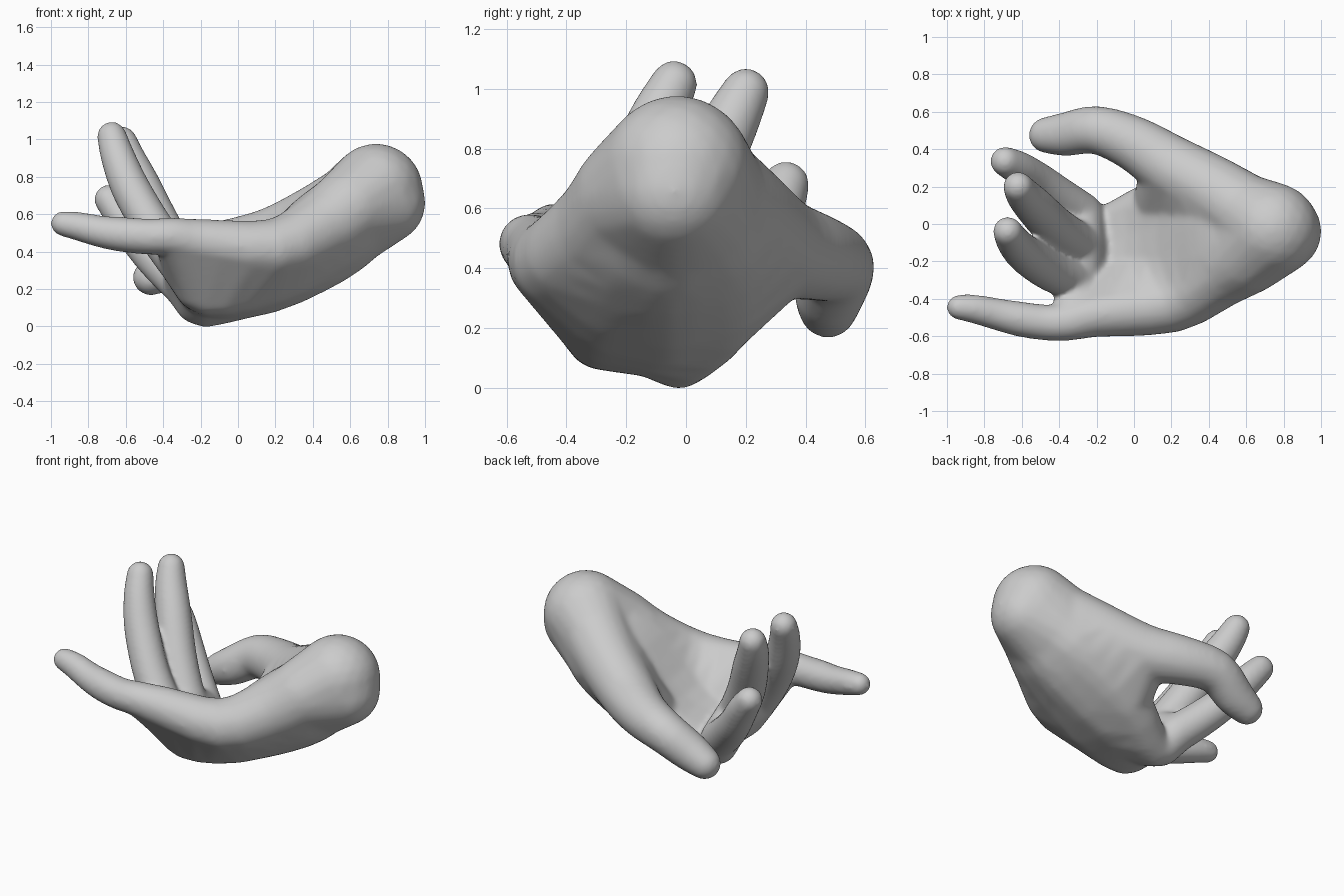
import bpy
import bmesh
from mathutils import Vector

if "Cube" in bpy.data.objects:
    bpy.data.objects.remove(bpy.data.objects["Cube"], do_unlink=True)

# Unit sphere points, used as the rounded corner of every hull
ball = bmesh.new()
bmesh.ops.create_icosphere(ball, subdivisions=3, radius=1)
DIRS = [v.co.copy() for v in ball.verts]
ball.free()

bm = bmesh.new()
STEPS = 3


def hull(*balls):
    """Convex skin around balls given as (x, y, z, radius)."""
    verts = [bm.verts.new(Vector(b[:3]) + d * (b[3] + 0.005)) for b in balls for d in DIRS]
    bmesh.ops.convex_hull(bm, input=verts)
    loose = [v for v in verts if v.is_valid and not v.link_faces]
    bmesh.ops.delete(bm, geom=loose, context='VERTS')


def spline(points):
    """Smooth curve of balls through the given balls."""
    p = [Vector(q) for q in points]
    p = [2 * p[0] - p[1]] + p + [2 * p[-1] - p[-2]]
    out = []
    for a, b, c, d in zip(p, p[1:], p[2:], p[3:]):
        for i in range(STEPS):
            t = i / STEPS
            out.append(0.5 * (2 * b + (c - a) * t + (2 * a - 5 * b + 4 * c - d) * t ** 2
                              + (3 * b - a - 3 * c + d) * t ** 3))
    return out + [p[-2]]


# Rounded wrist stump
wrist = [(0.738, -0.03, 0.727, 0.247), (0.785, -0.04, 0.66, 0.213)]

# Rays from the wrist through the palm (first five balls) to the fingertip
little = [(0.60, -0.165, 0.635, 0.21), (0.45, -0.26, 0.53, 0.188), (0.20, -0.425, 0.42, 0.152),
          (-0.20, -0.485, 0.455, 0.115), (-0.35, -0.522, 0.48, 0.098),
          (-0.47, -0.527, 0.48, 0.092), (-0.60, -0.51, 0.49, 0.09), (-0.72, -0.485, 0.505, 0.082),
          (-0.85, -0.455, 0.535, 0.073), (-0.935, -0.445, 0.55, 0.063)]
ring = [(0.60, -0.10, 0.60, 0.23), (0.45, -0.15, 0.49, 0.23), (0.15, -0.24, 0.28, 0.17),
        (-0.165, -0.285, 0.18, 0.115), (-0.29, -0.30, 0.31, 0.11),
        (-0.44, -0.255, 0.51, 0.104), (-0.57, -0.17, 0.73, 0.10),
        (-0.64, -0.10, 0.90, 0.088), (-0.675, -0.04, 1.017, 0.075)]
middle = [(0.60, -0.04, 0.575, 0.243), (0.45, -0.05, 0.465, 0.247), (0.15, -0.06, 0.245, 0.172),
          (-0.155, -0.13, 0.16, 0.112), (-0.28, -0.11, 0.31, 0.11),
          (-0.42, -0.02, 0.54, 0.11), (-0.525, 0.085, 0.76, 0.103),
          (-0.59, 0.155, 0.90, 0.09), (-0.62, 0.20, 0.99, 0.076)]
index = [(0.60, 0.02, 0.59, 0.235), (0.45, 0.07, 0.48, 0.225), (0.15, 0.09, 0.26, 0.152),
         (-0.17, -0.025, 0.113, 0.112), (-0.28, 0.055, 0.21, 0.11),
         (-0.41, 0.15, 0.33, 0.103), (-0.52, 0.235, 0.45, 0.095),
         (-0.62, 0.30, 0.59, 0.087), (-0.69, 0.335, 0.68, 0.075)]
thumb = [(0.60, 0.06, 0.66, 0.20), (0.42, 0.18, 0.57, 0.182), (0.20, 0.305, 0.475, 0.165),
         (0.0, 0.43, 0.438, 0.142), (-0.20, 0.503, 0.405, 0.124),
         (-0.36, 0.48, 0.315, 0.113), (-0.467, 0.475, 0.262, 0.092)]
rays = [spline(r) for r in (little, ring, middle, index, thumb)]

# Palm: skin every cell between neighbouring rays, the thumb parting earlier
hull(*wrist)
for a, b, cells in zip(rays, rays[1:], (4, 4, 4, 2)):
    hull(*wrist, a[0], b[0])
    for i in range(cells * STEPS):
        hull(a[i], a[i + 1], b[i], b[i + 1])

# Fingers and thumb
for ray, start in zip(rays, (4, 4, 4, 4, 2)):
    for a, b in zip(ray[start * STEPS:], ray[start * STEPS + 1:]):
        hull(a, b)

bmesh.ops.recalc_face_normals(bm, faces=bm.faces[:])
mesh = bpy.data.meshes.new("hand")
bm.to_mesh(mesh)
bm.free()
hand = bpy.data.objects.new("hand", mesh)
bpy.context.collection.objects.link(hand)

# Fuse into one skin and soften the joins
remesh = hand.modifiers.new("fuse", 'REMESH')
remesh.mode = 'VOXEL'
remesh.voxel_size = 0.013
remesh.use_smooth_shade = True
soften = hand.modifiers.new("soften", 'SMOOTH')
soften.factor = 0.5
soften.iterations = 20

# Plain grey clay
clay = bpy.data.materials.new("grey clay")
clay.use_nodes = True
grey = (0.6, 0.6, 0.6, 1.0)
clay.diffuse_color = grey
clay.node_tree.nodes["Principled BSDF"].inputs["Base Color"].default_value = grey
mesh.materials.append(clay)
for p in mesh.polygons:
    p.use_smooth = True
